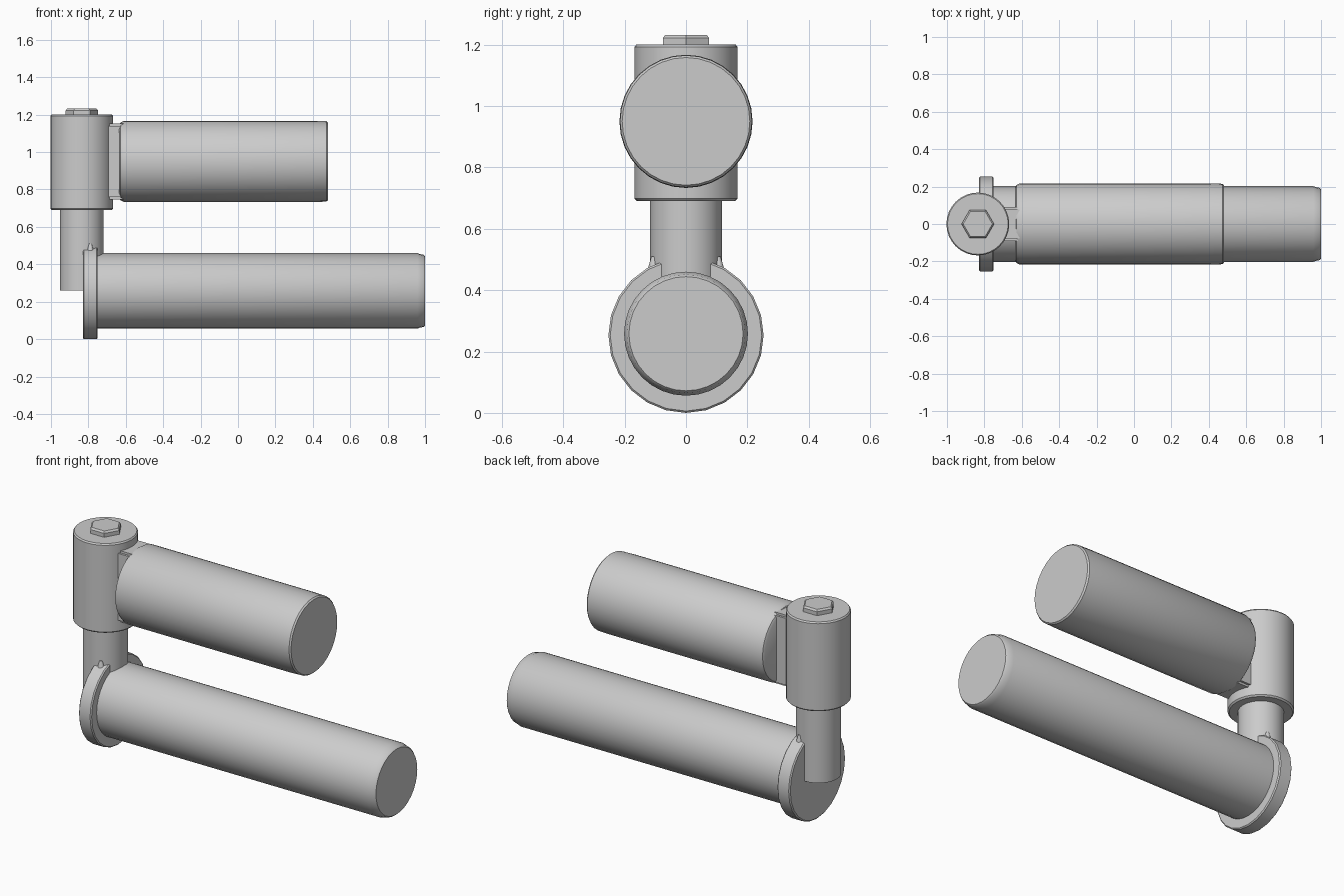
import bpy, bmesh, math
from mathutils import Matrix

cube = bpy.data.objects.get("Cube")
if cube:
    bpy.data.objects.remove(cube, do_unlink=True)

steel = bpy.data.materials.new("light_grey_metal")
steel.use_nodes = True
GREY = (0.6, 0.6, 0.6, 1)
steel.diffuse_color = GREY
steel.node_tree.nodes["Principled BSDF"].inputs["Base Color"].default_value = GREY

PIN_X = -0.835
LOW_Z, HIGH_Z = 0.255, 0.95


def finish(name, bm):
    bmesh.ops.recalc_face_normals(bm, faces=bm.faces)
    mesh = bpy.data.meshes.new(name)
    bm.to_mesh(mesh)
    bm.free()
    mesh.materials.append(steel)
    obj = bpy.data.objects.new(name, mesh)
    bpy.context.collection.objects.link(obj)
    bpy.ops.object.select_all(action="DESELECT")
    obj.select_set(True)
    bpy.context.view_layer.objects.active = obj
    bpy.ops.object.shade_smooth_by_angle(angle=math.radians(35))
    return obj


def turned(name, profile, axis, at, sides=32):
    """Closed solid of revolution; profile is (distance along axis, radius)."""
    bm = bmesh.new()
    rings = []
    for t, r in profile:
        ring = []
        for i in range(sides):
            a = math.tau * i / sides
            ring.append(bm.verts.new((r * math.cos(a), r * math.sin(a), t)))
        rings.append(ring)
    for low, high in zip(rings, rings[1:]):
        for i in range(sides):
            j = (i + 1) % sides
            bm.faces.new((low[i], low[j], high[j], high[i]))
    bm.faces.new(rings[0])
    bm.faces.new(rings[-1])
    if axis == "X":
        bm.transform(Matrix.Rotation(math.pi / 2, 4, "Y"))
    bm.transform(Matrix.Translation(at))
    return finish(name, bm)


# Vertical hinge: sleeve, pin and hexagonal pin head
turned("sleeve", [(0.69, 0.16), (0.698, 0.168), (1.192, 0.168), (1.2, 0.162)],
       "Z", (PIN_X, 0, 0))
turned("pin", [(0.26, 0.117), (0.72, 0.117)], "Z", (PIN_X, 0, 0))
turned("pin_head", [(1.19, 0.087), (1.222, 0.087), (1.232, 0.078)],
       "Z", (PIN_X, 0, 0), sides=6)

# Lower arm: flange plate and long bar
turned("flange", [(-0.83, 0.246), (-0.824, 0.253), (-0.756, 0.253), (-0.75, 0.247)],
       "X", (0, 0, LOW_Z - 0.002), sides=24)
turned("lower_bar", [(-0.78, 0.202), (0.96, 0.202), (0.972, 0.197),
                     (0.992, 0.193), (1.0, 0.186)], "X", (0, 0, LOW_Z + 0.003))

# Upper arm: short thick bar joined to the sleeve by a web
turned("upper_bar", [(-0.635, 0.195), (-0.628, 0.208), (-0.61, 0.217),
                     (0.4, 0.217), (0.472, 0.215), (0.48, 0.208)],
       "X", (0, 0, HIGH_Z))

bm = bmesh.new()
bmesh.ops.create_cube(bm, size=1)
bm.transform(Matrix.Translation((-0.68, 0, HIGH_Z)) @ Matrix.Diagonal((0.16, 0.18, 0.405, 1)))
bmesh.ops.bevel(bm, geom=bm.edges[:], offset=0.012, segments=2, affect="EDGES")
finish("web", bm)

# Small fillet blending the pin into the top of the flange
for side, y in (("right", -0.105), ("left", 0.105)):
    bm = bmesh.new()
    bmesh.ops.create_cone(bm, cap_ends=True, segments=12, radius1=0.03,
                          radius2=0.008, depth=0.08)
    bm.transform(Matrix.Translation((-0.79, y, 0.47)))
    finish(side + "_pin_fillet", bm)
